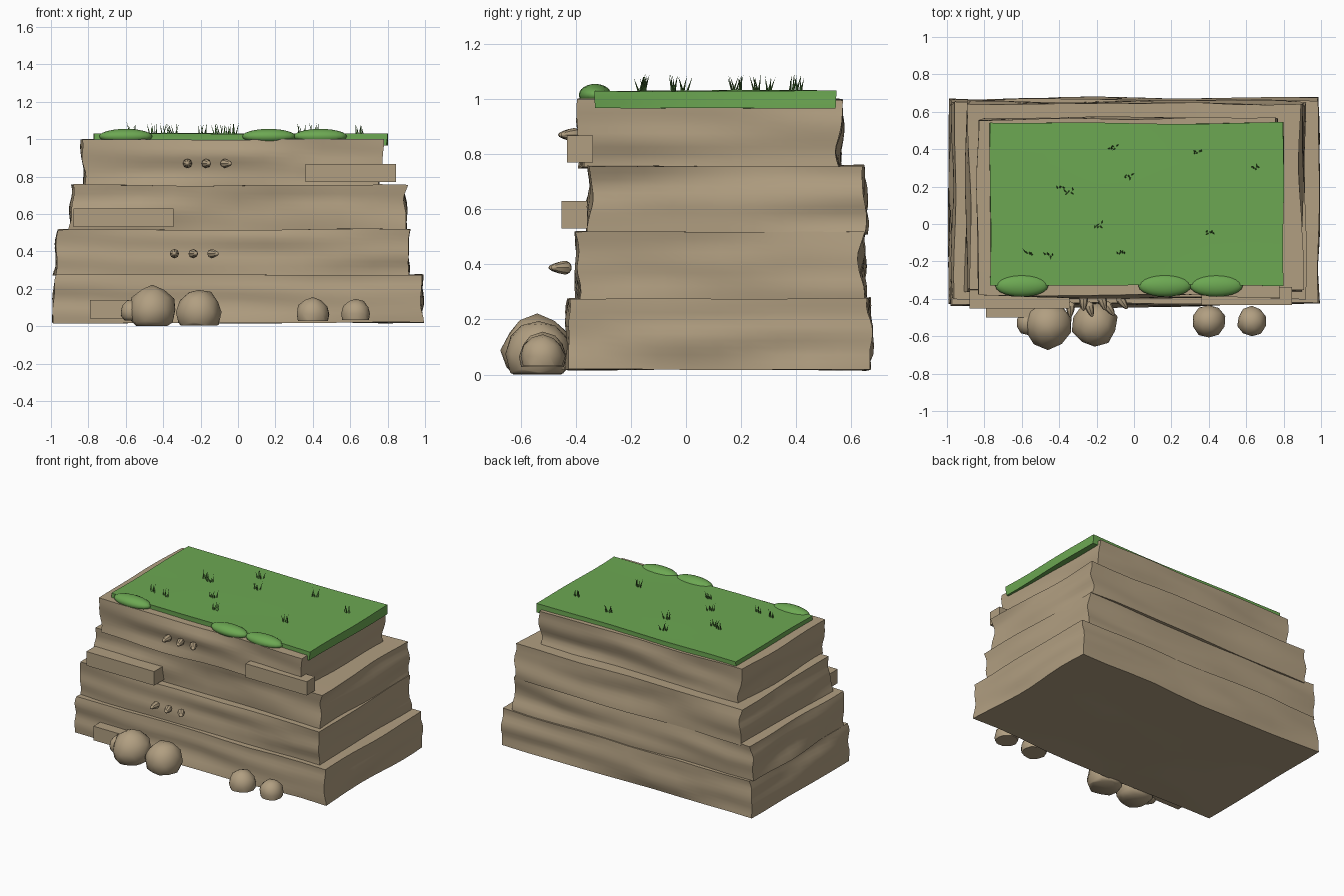
import bpy, bmesh, math, random
from mathutils import Vector, Matrix, noise

random.seed(4)
cube = bpy.data.objects.get("Cube")
if cube:
    bpy.data.objects.remove(cube, do_unlink=True)


def material(name, rgb):
    m = bpy.data.materials.new(name)
    m.use_nodes = True
    m.diffuse_color = (*rgb, 1)
    m.node_tree.nodes["Principled BSDF"].inputs["Base Color"].default_value = (*rgb, 1)
    return m


ROCK = material("tan rock", (0.44, 0.345, 0.22))
GRASS = material("grass green", (0.15, 0.39, 0.085))
BLADE = material("dark blade green", (0.09, 0.24, 0.05))


def finish(name, bm, mat, angle=40):
    bmesh.ops.recalc_face_normals(bm, faces=bm.faces)
    mesh = bpy.data.meshes.new(name)
    bm.to_mesh(mesh)
    bm.free()
    mesh.materials.append(mat)
    ob = bpy.data.objects.new(name, mesh)
    bpy.context.collection.objects.link(ob)
    bpy.ops.object.select_all(action='DESELECT')
    ob.select_set(True)
    bpy.context.view_layer.objects.active = ob
    if angle:
        bpy.ops.object.shade_smooth_by_angle(angle=math.radians(angle))
    return ob


def slab(name, xs, ys, zs, mat, cuts=0, wobble=0.0, seed=0, lean=0.0):
    """Box between limits, with weathered sides and a slight lean inward."""
    bm = bmesh.new()
    bmesh.ops.create_cube(bm, size=1)
    if cuts:
        bmesh.ops.subdivide_edges(bm, edges=bm.edges[:], cuts=cuts, use_grid_fill=True)
    lo, hi = Vector((xs[0], ys[0], zs[0])), Vector((xs[1], ys[1], zs[1]))
    for v in bm.verts:
        side = v.co.copy()
        p = Vector([lo[i] + (hi[i] - lo[i]) * (side[i] + 0.5) for i in range(3)])
        q = Vector((p.x * 2, p.y * 2, p.z * 9 + seed * 7.3))
        if abs(side.x) > 0.499:
            p.x += wobble * noise.noise(q)
        if abs(side.y) > 0.499:
            p.y += wobble * noise.noise(q + Vector((5, 9, 3)))
        if abs(side.z) > 0.499:
            p.z += 0.35 * wobble * noise.noise(q + Vector((2, 4, 8)))
        if side.x < 0:
            p.x += lean * (side.z + 0.5) * -2 * side.x
        bm.verts.ensure_lookup_table()
        v.co = p
    return finish(name, bm, mat)


# Stacked rock layers
layers = [
    ("bottom_layer", (-0.995, 0.985), (-0.43, 0.662), (0.02, 0.276), 0.03),
    ("lower_middle_layer", (-0.98, 0.912), (-0.393, 0.642), (0.272, 0.516), 0.02),
    ("upper_middle_layer", (-0.895, 0.897), (-0.352, 0.648), (0.512, 0.757), 0.015),
    ("top_layer", (-0.815, 0.767), (-0.382, 0.563), (0.753, 0.998), -0.02),
]
for i, (name, xs, ys, zs, lean) in enumerate(layers):
    slab(name, xs, ys, zs, ROCK, 9, 0.026, i + 1, lean)

# Turf cap
slab("turf_cap", (-0.77, 0.797), (-0.332, 0.542), (0.967, 1.03), GRASS, 7, 0.012, 8)

# Ledges jutting from the front
slab("low_ledge", (-0.79, -0.46), (-0.5, -0.4), (0.04, 0.14), ROCK)
slab("middle_ledge", (-0.88, -0.345), (-0.452, -0.34), (0.53, 0.63), ROCK)
slab("high_ledge", (0.362, 0.845), (-0.432, -0.337), (0.77, 0.868), ROCK)


# Boulders with flat undersides at the foot
def boulder(name, centre, radius, base, seed):
    bm = bmesh.new()
    bmesh.ops.create_icosphere(bm, subdivisions=2, radius=radius)
    for v in bm.verts:
        v.co *= 1 + 0.1 * noise.noise(v.co / radius * 1.3 + Vector((seed, 0, 0)))
        v.co += Vector(centre)
    cut = bmesh.ops.bisect_plane(bm, geom=bm.verts[:] + bm.edges[:] + bm.faces[:],
                                 plane_co=(0, 0, base), plane_no=(0, 0, -1), clear_outer=True)
    rim = [g for g in cut["geom_cut"] if isinstance(g, bmesh.types.BMEdge)]
    bmesh.ops.holes_fill(bm, edges=rim, sides=0)
    finish(name, bm, ROCK, 50)


boulder("large_boulder", (-0.46, -0.54, 0.088), 0.128, 0.0, 1)
boulder("second_boulder", (-0.21, -0.535, 0.075), 0.122, 0.004, 5)
boulder("tucked_boulder", (-0.565, -0.53, 0.08), 0.065, 0.03, 9)
boulder("third_boulder", (0.4, -0.52, 0.065), 0.089, 0.028, 13)
boulder("small_boulder", (0.63, -0.52, 0.067), 0.08, 0.033, 17)


# Two rows of pointed stones on the front
def stone(name, x, y, z, turn):
    bm = bmesh.new()
    bmesh.ops.create_uvsphere(bm, u_segments=8, v_segments=8, radius=0.025)
    for v in bm.verts:
        if v.co.z > 0:
            v.co.xy *= 1 - 12 * v.co.z
            v.co.z *= 2.4
    place = Matrix.Translation((x, y, z)) @ Matrix.Rotation(turn, 4, 'Z') @ Matrix.Rotation(math.pi / 2, 4, 'X')
    bmesh.ops.transform(bm, matrix=place, verts=bm.verts)
    finish(name, bm, ROCK)


for row, (x0, y, z) in {"upper": (-0.27, -0.405, 0.87), "lower": (-0.34, -0.44, 0.388)}.items():
    for i in range(3):
        stone(f"{row}_stone_{i + 1}", x0 + i * 0.1, y, z, i * 0.3)

# Low bushes along the front lip
for i, x in enumerate((-0.6, 0.165, 0.44)):
    bm = bmesh.new()
    bmesh.ops.create_uvsphere(bm, u_segments=20, v_segments=12, radius=1)
    bmesh.ops.transform(bm, verts=bm.verts,
                        matrix=Matrix.Translation((x, -0.33, 1.015)) @ Matrix.Diagonal((0.142, 0.059, 0.04, 1)))
    finish(f"bush_{i + 1}", bm, GRASS, 60)

# Grass tufts
spots = [(-0.11, 0.41), (0.34, 0.38), (0.65, 0.305), (-0.03, 0.255), (-0.39, 0.2), (-0.345, 0.175),
         (-0.19, -0.005), (0.405, -0.05), (-0.56, -0.16), (-0.455, -0.17), (-0.07, -0.15)]
for i, (x, y) in enumerate(spots):
    bm = bmesh.new()
    for k in range(5):
        foot = Vector((x + (k - 2) * 0.009, y + random.uniform(-0.01, 0.01), 1.025))
        tip = foot + Vector((random.uniform(-0.02, 0.02), random.uniform(-0.02, 0.02), random.uniform(0.05, 0.067)))
        ring = [bm.verts.new(foot + 0.005 * Vector((math.cos(a), math.sin(a), 0)))
                for a in (0, math.tau / 3, math.tau * 2 / 3)]
        top = bm.verts.new(tip)
        bm.faces.new(ring)
        for j in range(3):
            bm.faces.new((ring[j], ring[(j + 1) % 3], top))
    finish(f"grass_tuft_{i + 1}", bm, BLADE, 0)
